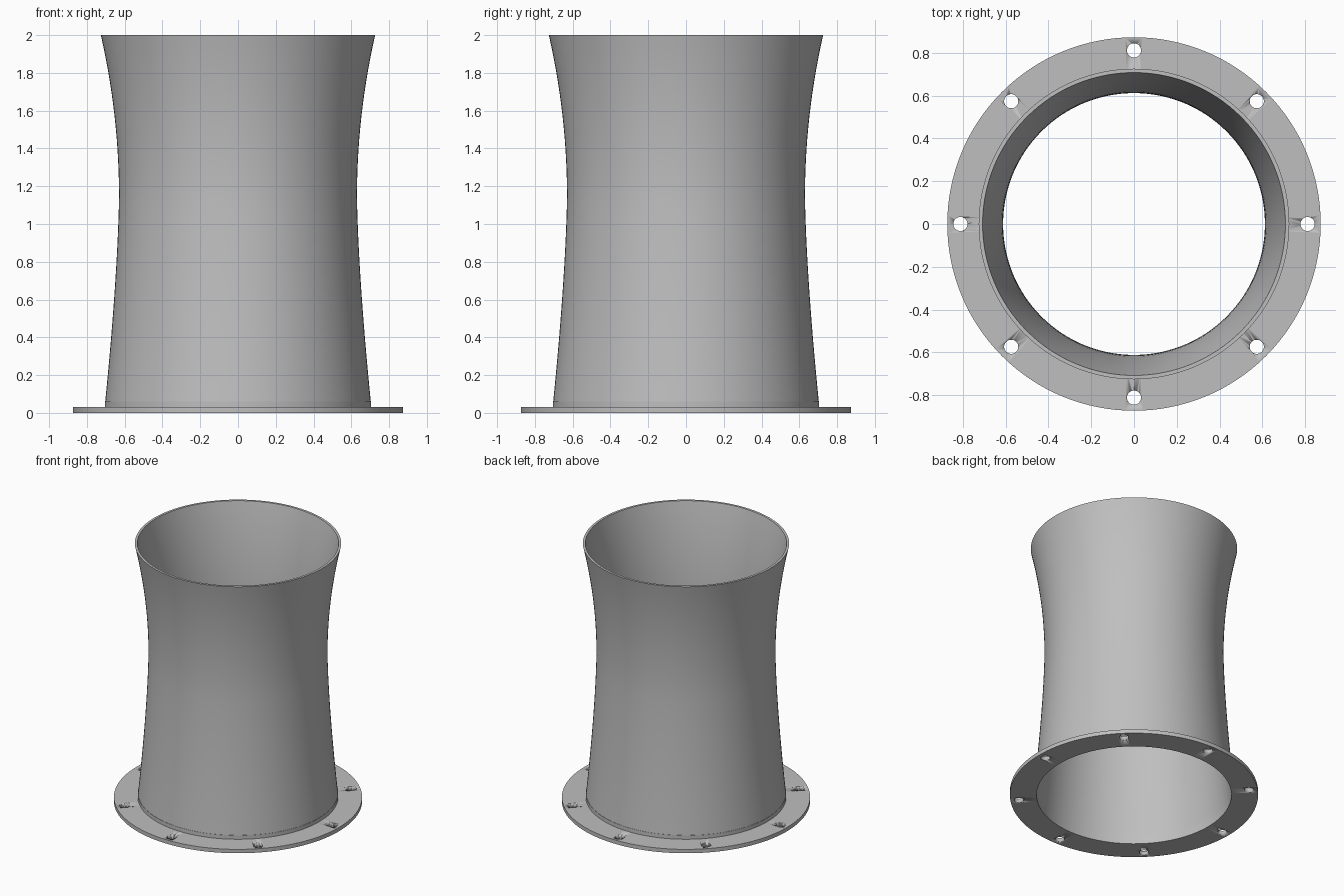
import bpy, bmesh, math

cube = bpy.data.objects.get("Cube")
if cube:
    bpy.data.objects.remove(cube, do_unlink=True)

SEGMENTS = 128
FLANGE_TOP = 0.03
COLLAR_TOP = 0.06
HEIGHT = 2.0
WALL = 0.018
THROAT_Z = 1.15

steel = bpy.data.materials.new("grey steel")
steel.use_nodes = True
grey = (0.52, 0.52, 0.52, 1)
steel.diffuse_color = grey
steel.node_tree.nodes["Principled BSDF"].inputs["Base Color"].default_value = grey


def finish(name, bm):
    """Turn a bmesh into a smooth-shaded object with sharp edges kept."""
    bmesh.ops.recalc_face_normals(bm, faces=bm.faces)
    mesh = bpy.data.meshes.new(name)
    bm.to_mesh(mesh)
    bm.free()
    mesh.materials.append(steel)
    obj = bpy.data.objects.new(name, mesh)
    bpy.context.collection.objects.link(obj)
    bpy.ops.object.select_all(action='DESELECT')
    obj.select_set(True)
    bpy.context.view_layer.objects.active = obj
    bpy.ops.object.shade_smooth_by_angle(angle=math.radians(30))
    return obj


def revolve(name, profile):
    """Spin a closed (radius, height) profile around the z axis."""
    bm = bmesh.new()
    verts = [bm.verts.new((r, 0, z)) for r, z in profile]
    edges = [bm.edges.new((a, b)) for a, b in zip(verts, verts[1:] + verts[:1])]
    bmesh.ops.spin(bm, geom=verts + edges, cent=(0, 0, 0), axis=(0, 0, 1),
                   angle=math.tau, steps=SEGMENTS, use_merge=True)
    bmesh.ops.remove_doubles(bm, verts=bm.verts, dist=1e-5)
    return finish(name, bm)


def shell_radius(z):
    """Gentle taper below the throat, flared bell above it."""
    if z < THROAT_Z:
        return 0.63 + 0.073 * ((THROAT_Z - z) / (THROAT_Z - COLLAR_TOP)) ** 1.5
    return 0.63 + 0.096 * ((z - THROAT_Z) / (HEIGHT - THROAT_Z)) ** 2


# Waisted tube wall
steps = 32
heights = [COLLAR_TOP + (HEIGHT - COLLAR_TOP) * i / steps for i in range(steps + 1)]
outer = [(shell_radius(z), z) for z in heights]
inner = [(r - WALL, z) for r, z in reversed(outer)]
revolve("tube_wall", outer + inner)

# Short straight collar joining tube and flange
revolve("base_collar", [(0.705, FLANGE_TOP), (0.705, COLLAR_TOP),
                        (0.685, COLLAR_TOP), (0.685, FLANGE_TOP)])

# Flat mounting flange
flange = revolve("mounting_flange", [(0.685, 0), (0.873, 0),
                                     (0.873, FLANGE_TOP), (0.685, FLANGE_TOP)])

# Eight bolt holes, cut through the flange
bm = bmesh.new()
for i in range(8):
    a = math.tau * i / 8
    hole = bmesh.ops.create_cone(bm, cap_ends=True, segments=32,
                                 radius1=0.033, radius2=0.033, depth=0.2)
    bmesh.ops.translate(bm, verts=hole["verts"],
                        vec=(0.812 * math.cos(a), 0.812 * math.sin(a), 0))
cutter = finish("bolt_hole_cutter", bm)
cutter.hide_render = True
cutter.hide_viewport = True
cutter.display_type = 'WIRE'

cut = flange.modifiers.new("bolt holes", 'BOOLEAN')
cut.operation = 'DIFFERENCE'
cut.solver = 'EXACT'
cut.object = cutter
